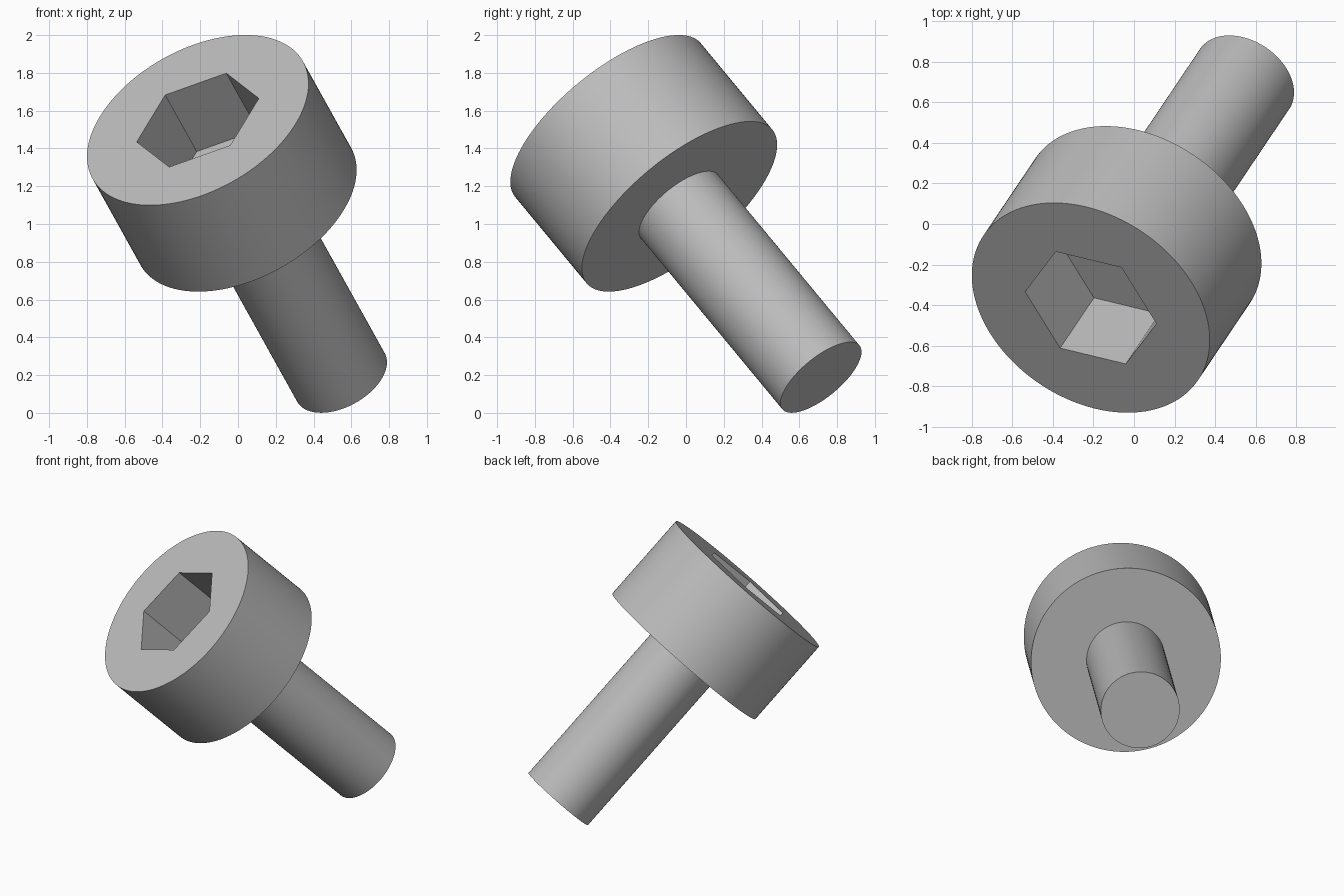
import bpy
from mathutils import Matrix, Vector

cube = bpy.data.objects.get("Cube")
if cube:
    bpy.data.objects.remove(cube, do_unlink=True)

# Single plain metal colour
steel = bpy.data.materials.new("grey_steel")
steel.use_nodes = True
colour = (0.5, 0.5, 0.5, 1)
steel.diffuse_color = colour
steel.node_tree.nodes["Principled BSDF"].inputs["Base Color"].default_value = colour

# Screw frame: local z runs up the axis, local y points at a socket corner
top_centre = Vector((-0.213, -0.413, 1.55))
up = Vector((-0.394, -0.586, 0.708)).normalized()
corner = Vector((-0.322, 0.078, -0.115))
corner = (corner - up * corner.dot(up)).normalized()
side = corner.cross(up)
frame = Matrix((side, corner, up)).transposed().to_4x4()
frame.translation = top_centre

HEAD_RADIUS, HEAD_HEIGHT = 0.638, 0.646
SHANK_RADIUS, LENGTH = 0.265, 1.924
SOCKET_RADIUS, SOCKET_DEPTH = 0.352, 0.423


def prism(name, sides, radius, z_low, z_high):
    """Upright prism along the screw axis, z measured from the head top."""
    bpy.ops.mesh.primitive_cylinder_add(
        vertices=sides, radius=radius, depth=z_high - z_low)
    obj = bpy.context.object
    obj.name = obj.data.name = name
    obj.data.transform(Matrix.Translation((0, 0, (z_low + z_high) / 2)))
    obj.matrix_world = frame
    obj.data.materials.append(steel)
    return obj


def combine(target, tool, operation):
    mod = target.modifiers.new(operation.lower(), "BOOLEAN")
    mod.operation, mod.object, mod.solver = operation, tool, "EXACT"
    bpy.context.view_layer.objects.active = target
    bpy.ops.object.modifier_apply(modifier=mod.name)
    bpy.data.objects.remove(tool, do_unlink=True)


# Cylindrical head, joined to the shank and cut by the hexagonal socket
screw = prism("socket_head_screw", 128, HEAD_RADIUS, -HEAD_HEIGHT, 0)
shank = prism("shank", 96, SHANK_RADIUS, -LENGTH, -HEAD_HEIGHT + 0.1)
combine(screw, shank, "UNION")
socket = prism("hex_socket", 6, SOCKET_RADIUS, -SOCKET_DEPTH, 0.1)
combine(screw, socket, "DIFFERENCE")

# Smooth round walls, crisp rims
bpy.ops.object.select_all(action="DESELECT")
screw.select_set(True)
bpy.context.view_layer.objects.active = screw
bpy.ops.object.shade_smooth_by_angle(angle=0.5)
